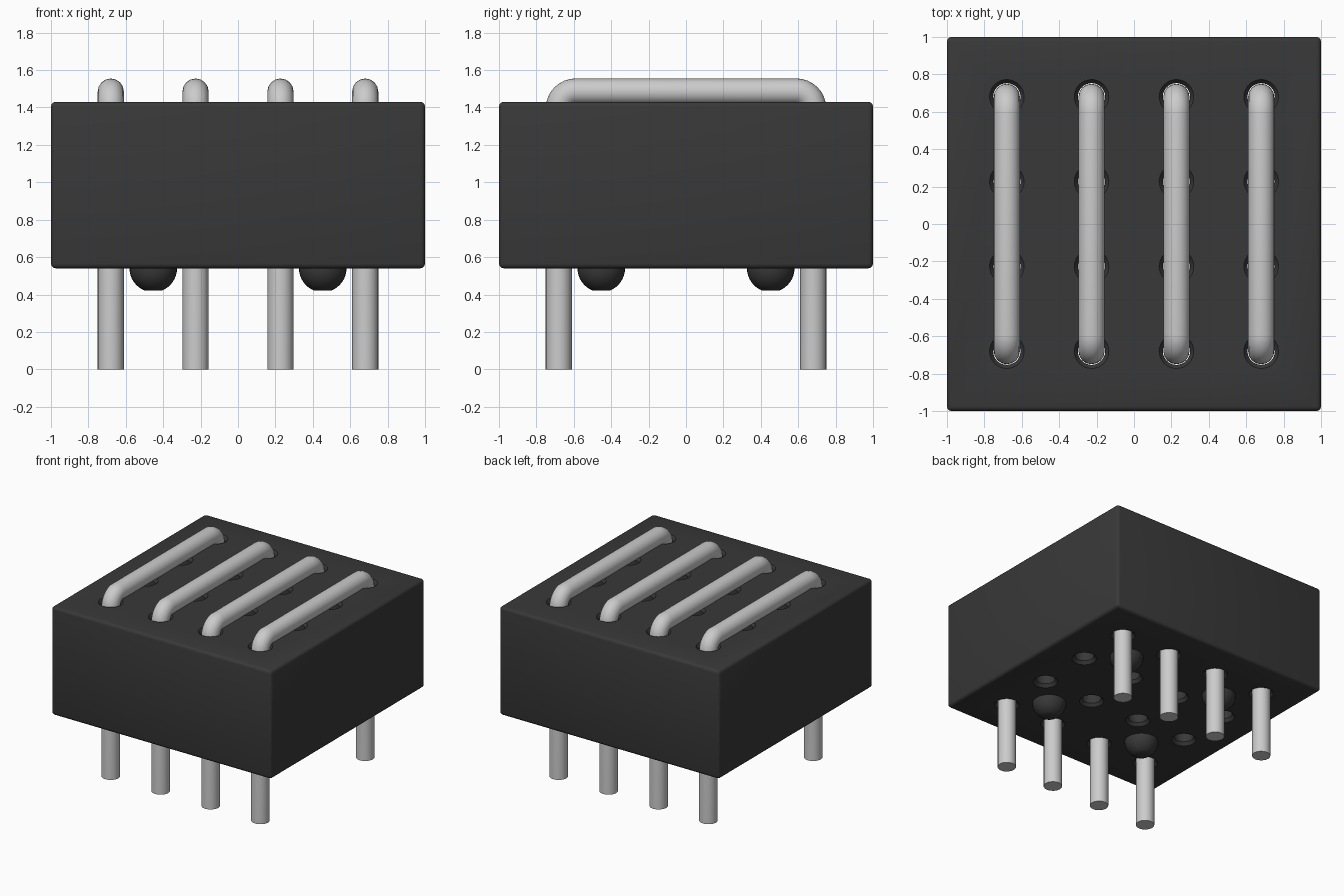
import bpy, bmesh
from math import sin, cos, pi, radians

if "Cube" in bpy.data.objects:
    bpy.data.objects.remove(bpy.data.objects["Cube"])

GRID = (-0.68, -0.227, 0.227, 0.68)
Z0, Z1 = 0.54, 1.43
dark = bpy.data.materials.new("dark_plastic")
dark.diffuse_color = (0.04, 0.04, 0.04, 1)
dark.use_nodes = True
dark.node_tree.nodes["Principled BSDF"].inputs["Base Color"].default_value = dark.diffuse_color


def finish(obj, angle=35):
    bpy.ops.object.select_all(action='DESELECT')
    obj.select_set(True)
    bpy.context.view_layer.objects.active = obj
    bpy.ops.object.shade_smooth_by_angle(angle=radians(angle))


def lathe(bm, profile, cx, cy, n=32):
    """Closed solid of revolution from (radius, z) rings, capped at both ends."""
    rings = [[bm.verts.new((cx + r * cos(2 * pi * i / n), cy + r * sin(2 * pi * i / n), z))
              for i in range(n)] for r, z in profile]
    for a, b in zip(rings, rings[1:]):
        for i in range(n):
            j = (i + 1) % n
            bm.faces.new((a[i], a[j], b[j], b[i]))
    bm.faces.new(rings[0][::-1])
    bm.faces.new(rings[-1])


def mesh_object(name, bm):
    bmesh.ops.recalc_face_normals(bm, faces=bm.faces)
    me = bpy.data.meshes.new(name)
    bm.to_mesh(me)
    bm.free()
    obj = bpy.data.objects.new(name, me)
    bpy.context.collection.objects.link(obj)
    return obj


# Housing block with softly rounded edges
bm = bmesh.new()
bmesh.ops.create_cube(bm, size=1)
for v in bm.verts:
    v.co = (v.co.x * 2, v.co.y * 2, Z0 if v.co.z < 0 else Z1)
bmesh.ops.bevel(bm, geom=bm.edges[:], offset=0.025, segments=3, profile=0.5, affect='EDGES')
housing = mesh_object("housing", bm)
housing.data.materials.append(dark)

# Sixteen through holes, countersunk at both ends
bm = bmesh.new()
hole = [(0.108, Z0 - 0.02), (0.073, Z0 + 0.025), (0.073, Z1 - 0.025), (0.108, Z1 + 0.02)]
for x in GRID:
    for y in GRID:
        lathe(bm, hole, x, y)
cutter = mesh_object("hole_cutter", bm)
cutter.hide_render = True
mod = housing.modifiers.new("holes", 'BOOLEAN')
mod.operation, mod.solver, mod.object = 'DIFFERENCE', 'EXACT', cutter
bpy.context.view_layer.objects.active = housing
bpy.ops.object.modifier_apply(modifier=mod.name)
bpy.data.objects.remove(cutter)
finish(housing)

# Four domed standoffs with small flat tips
dome = [(0.127, Z0 + 0.01)] + [(0.127 * cos(a), Z0 - 0.127 * sin(a))
                               for a in (radians(68) * k / 8 for k in range(9))]
for i, (x, y) in enumerate([(x, y) for x in (-0.453, 0.453) for y in (-0.453, 0.453)]):
    bm = bmesh.new()
    lathe(bm, dome, x, y)
    foot = mesh_object(f"standoff_{i + 1}", bm)
    foot.data.materials.append(dark)
    finish(foot, 30)

# Four staple-shaped wire jumpers
R, TOP, BEND = 0.07, 1.485, 0.09
half = [(-0.68, 0.0)] + [(-0.68 + BEND * (1 - cos(a)), TOP - BEND + BEND * sin(a))
                         for a in (pi / 2 * k / 8 for k in range(9))]
path = half + [(-y, z) for y, z in reversed(half)]
for i, x in enumerate(GRID):
    cu = bpy.data.curves.new(f"wire_jumper_{i + 1}", 'CURVE')
    cu.dimensions = '3D'
    cu.bevel_depth, cu.bevel_resolution, cu.use_fill_caps = R, 6, True
    sp = cu.splines.new('POLY')
    sp.points.add(len(path) - 1)
    for p, (y, z) in zip(sp.points, path):
        p.co = (x, y, z, 1)
    wire = bpy.data.objects.new(cu.name, cu)
    bpy.context.collection.objects.link(wire)
    bpy.ops.object.select_all(action='DESELECT')
    wire.select_set(True)
    bpy.context.view_layer.objects.active = wire
    bpy.ops.object.convert(target='MESH')
    finish(bpy.context.view_layer.objects.active)
